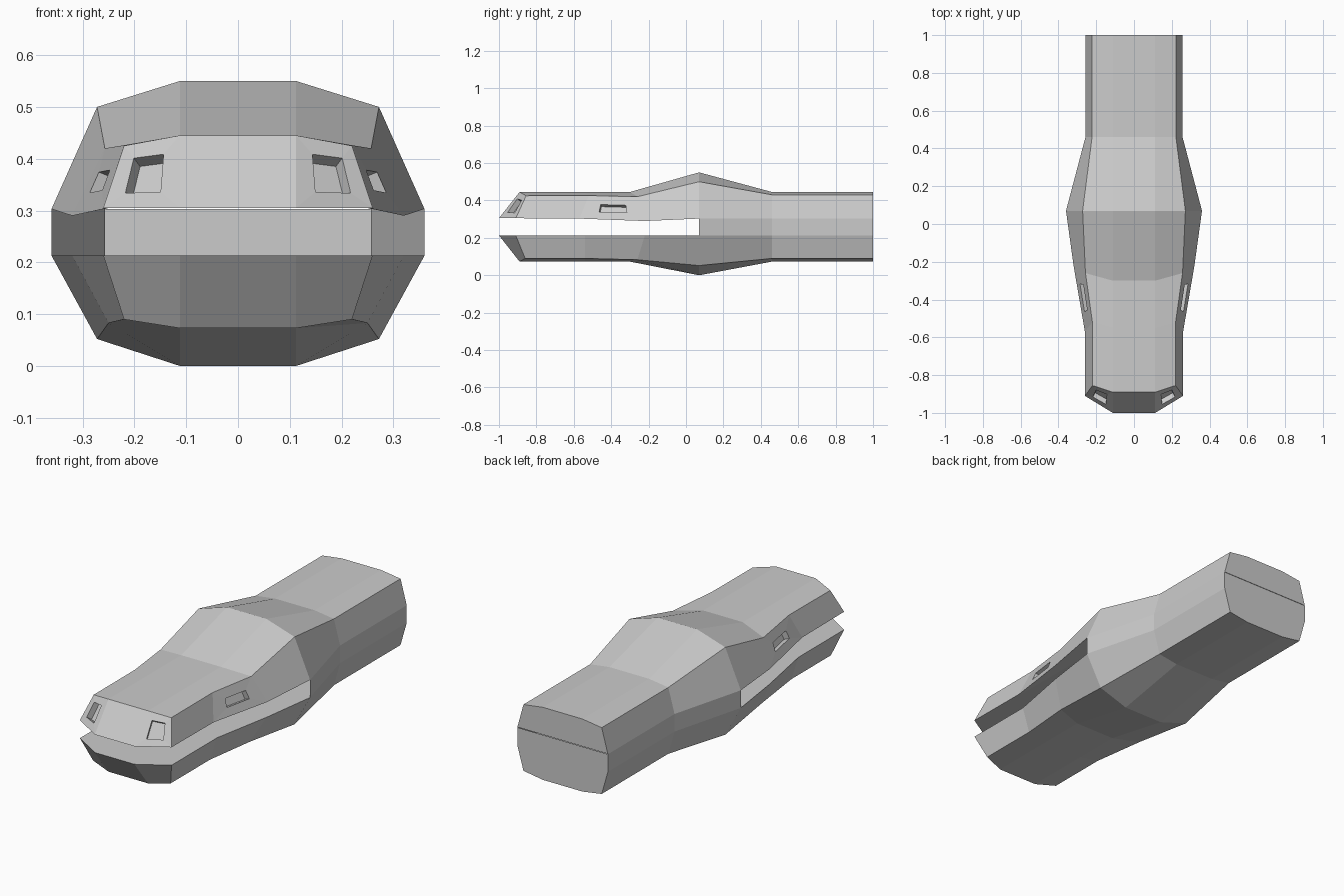
import bpy, bmesh
from mathutils import Vector

if "Cube" in bpy.data.objects:
    bpy.data.objects.remove(bpy.data.objects["Cube"])

grey = bpy.data.materials.new("plain_grey")
grey.diffuse_color = (0.6, 0.6, 0.6, 1)
grey.use_nodes = True
grey.node_tree.nodes["Principled BSDF"].inputs["Base Color"].default_value = grey.diffuse_color

# Half sections from snout to neck: (x, y, z) of mouth edge, cheek and crown
UPPER = [
    ((.26, -.91, .305), (.22, -.855, .425), (.112, -.89, .445)),
    ((.26, -.57, .303), (.22, -.52, .426), (.112, -.55, .445)),
    ((.32, -.22, .29), (.257, -.26, .42), (.112, -.30, .445)),
    ((.36, .07, .303), (.272, .07, .50), (.112, .07, .55)),
    ((.257, .46, .303), (.222, .46, .43), (.112, .46, .445)),
    ((.257, 1, .303), (.222, 1, .43), (.112, 1, .445)),
]
LOWER = [
    ((.26, -.91, .213), (.22, -.86, .09), (.112, -.89, .073)),
    ((.26, -.54, .213), (.22, -.54, .09), (.112, -.54, .073)),
    ((.32, -.22, .213), (.25, -.26, .083), (.112, -.30, .073)),
    ((.36, .07, .213), (.272, .07, .052), (.112, .07, 0)),
    ((.257, .46, .213), (.222, .46, .09), (.112, .46, .073)),
    ((.257, 1, .213), (.222, 1, .09), (.112, 1, .073)),
]


def finish(bm, name):
    bmesh.ops.remove_doubles(bm, verts=bm.verts, dist=1e-5)
    bmesh.ops.recalc_face_normals(bm, faces=bm.faces)
    mesh = bpy.data.meshes.new(name)
    bm.to_mesh(mesh)
    bm.free()
    mesh.materials.append(grey)
    bpy.context.collection.objects.link(bpy.data.objects.new(name, mesh))


def face(bm, pts):
    bm.faces.new([bm.verts.new(p) for p in pts])


def side(p, s):
    return Vector((p[0] * s, p[1], p[2]))


def socket(bm, quad, u0, u1, v0, v1, depth=.03):
    """Quad (lower a, lower b, upper b, upper a) with a sunken window."""
    a, b, c, d = quad

    def at(u, v):
        return a.lerp(b, u).lerp(d.lerp(c, u), v)
    rim = [at(u0, v0), at(u1, v0), at(u1, v1), at(u0, v1)]
    n = (c - a).cross(d - b).normalized()
    if n.x * a.x < 0:
        n = -n
    floor = [p - n * depth for p in rim]
    for i in range(4):
        j = (i + 1) % 4
        face(bm, (quad[i], quad[j], rim[j], rim[i]))
        face(bm, (rim[i], rim[j], floor[j], floor[i]))
    face(bm, floor)


def jaw(name, rows, eyes):
    bm = bmesh.new()
    z = rows[0][0][2]
    lip = (.112, -1, z)
    inner = [(.25, r[0][1], z) for r in rows]      # flat part of the mouth surface
    for s in (-1, 1):
        # Angled snout corner
        corner = [side(p, s) for p in (lip, rows[0][0], rows[0][1], rows[0][2])]
        if eyes:
            socket(bm, corner, .27, .76, .23, .77)
        else:
            face(bm, corner)
        # Cheek, brow and mouth border strips
        for i, (p, q) in enumerate(zip(rows, rows[1:])):
            cheek = [side(v, s) for v in (p[0], q[0], q[1], p[1])]
            if eyes and i == 1:
                socket(bm, cheek, .28, .74, .32, .63)
            else:
                face(bm, cheek)
            face(bm, [side(v, s) for v in (p[1], q[1], q[2], p[2])])
            face(bm, [side(v, s) for v in (p[0], q[0], inner[i + 1], inner[i])])
        face(bm, [side(v, s) for v in (lip, rows[0][0], inner[0])])
    # Centre strips: snout front, crown and mouth surface
    line = [inner[-1], *inner[::-1][1:], lip] + [r[2] for r in rows]
    for p, q in zip(line, line[1:]):
        face(bm, (side(p, -1), side(q, -1), side(q, 1), side(p, 1)))
    # Neck end
    e = [rows[-1][0], rows[-1][1], rows[-1][2]]
    face(bm, [side(p, 1) for p in [inner[-1]] + e]
         + [side(p, -1) for p in e[::-1] + [inner[-1]]])
    finish(bm, name)


jaw("upper_jaw", UPPER, True)
jaw("lower_jaw", LOWER, False)

# Throat walls joining the jaws behind the mouth opening
bm = bmesh.new()
for s in (-1, 1):
    for i in (3, 4):
        quad = [side(p, s) for p in (LOWER[i][0], LOWER[i + 1][0],
                                     UPPER[i + 1][0], UPPER[i][0])]
        face(bm, quad)
face(bm, (side(LOWER[5][0], -1), side(LOWER[5][0], 1),
          side(UPPER[5][0], 1), side(UPPER[5][0], -1)))
finish(bm, "throat_wall")
